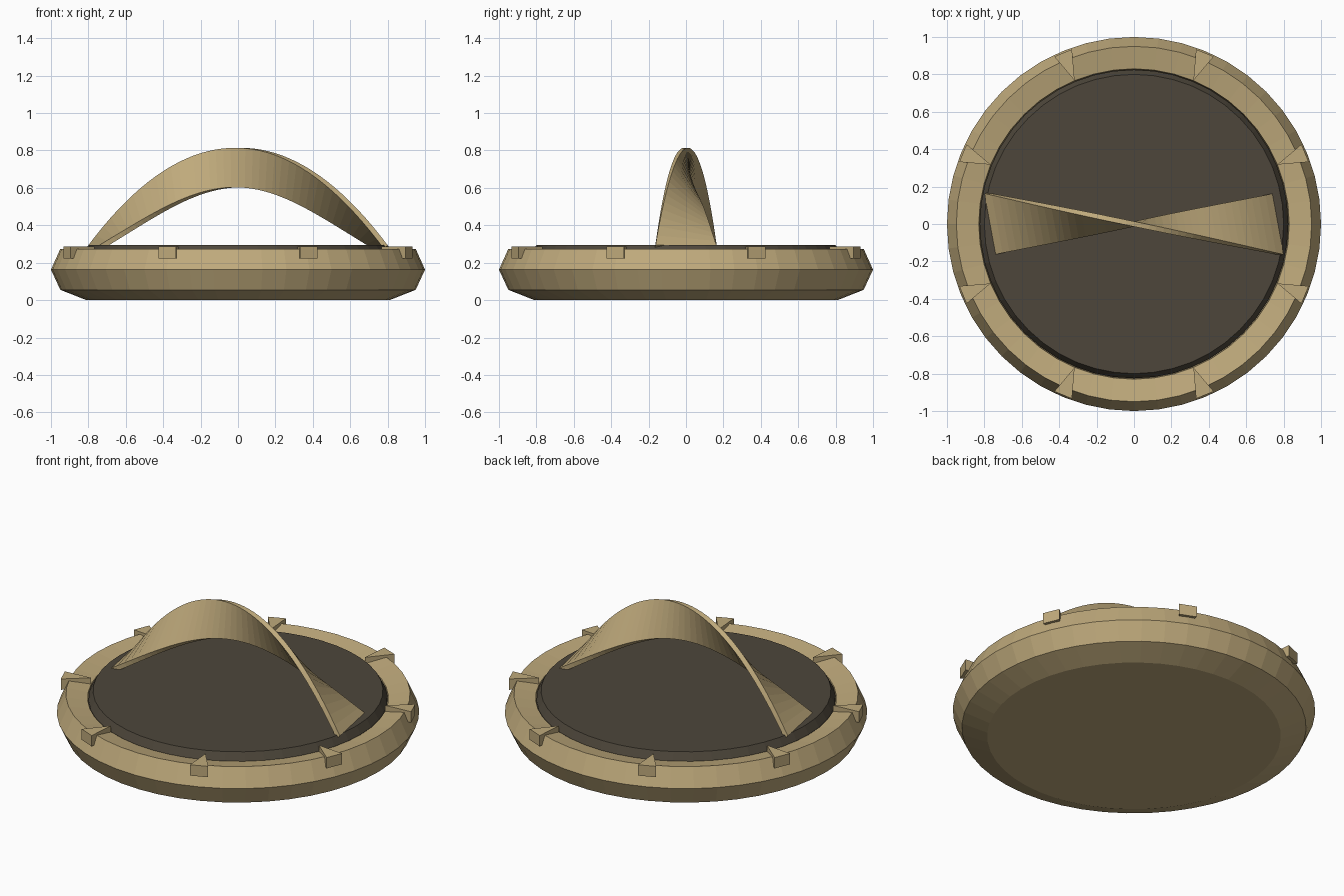
import bpy, bmesh, math
from mathutils import Vector, Matrix

if "Cube" in bpy.data.objects:
    bpy.data.objects.remove(bpy.data.objects["Cube"])


def material(name, rgb):
    m = bpy.data.materials.new(name)
    m.diffuse_color = (*rgb, 1)
    m.use_nodes = True
    m.node_tree.nodes["Principled BSDF"].inputs["Base Color"].default_value = m.diffuse_color
    return m


TAN = material("tan_metal", (0.52, 0.40, 0.20))
DARK = material("dark_plate", (0.075, 0.062, 0.043))


def make_object(name, bm, mat):
    bmesh.ops.recalc_face_normals(bm, faces=bm.faces)
    me = bpy.data.meshes.new(name)
    bm.to_mesh(me)
    bm.free()
    me.materials.append(mat)
    ob = bpy.data.objects.new(name, me)
    bpy.context.collection.objects.link(ob)
    return ob


def lathe(name, profile, mat, n=48):
    # stacked rings closed by a flat cap at each end
    bm = bmesh.new()
    rings = [[bm.verts.new((r * math.cos(2 * math.pi * i / n), r * math.sin(2 * math.pi * i / n), z))
              for i in range(n)] for r, z in profile]
    for a, b in zip(rings, rings[1:]):
        for i in range(n):
            j = (i + 1) % n
            bm.faces.new((a[i], a[j], b[j], b[i]))
    bm.faces.new(rings[0])
    bm.faces.new(rings[-1])
    return make_object(name, bm, mat)


# base body: bevelled rim whose top slopes gently inward
lathe("base", [(0.81, 0), (0.95, 0.055), (1.0, 0.163), (0.95, 0.274), (0.83, 0.25), (0.82, 0.2)], TAN)

# dark top plate
lathe("top_plate", [(0.825, 0.21), (0.825, 0.25), (0.80, 0.294)], DARK)

# eight wedge studs pointing inward around the rim
bm = bmesh.new()
for k in range(8):
    rot = Matrix.Rotation(math.radians(22.5 + 45 * k), 3, 'Z')
    outline = [(0.99, -0.051), (0.99, 0.051), (0.83, 0)]
    low, high = [[bm.verts.new(rot @ Vector((x, y, z))) for x, y in outline] for z in (0.222, 0.288)]
    bm.faces.new(low)
    bm.faces.new(high)
    for i in range(3):
        j = (i + 1) % 3
        bm.faces.new((low[i], low[j], high[j], high[i]))
make_object("rim_studs", bm, TAN)

# twisted arch handle: ruled strip between an upper and a lower edge curve
bm = bmesh.new()
SEGMENTS = 40
pairs = []
for i in range(SEGMENTS + 1):
    t = -1 + 2 * i / SEGMENTS
    upper = (0.79 * t, -0.165 * t, 0.814 - 0.53 * t * t)
    ease = 0.7 * t * t + 0.3 * (1 - math.cos(math.pi * t)) / 2
    lower = (0.73 * t, 0.16 * t, 0.603 - 0.318 * ease)
    pairs.append((bm.verts.new(upper), bm.verts.new(lower)))
for a, b in zip(pairs, pairs[1:]):
    bm.faces.new((a[0], b[0], b[1], a[1]))
handle = make_object("twisted_handle", bm, TAN)
solid = handle.modifiers.new("thickness", 'SOLIDIFY')
solid.thickness = 0.028
solid.offset = 0
